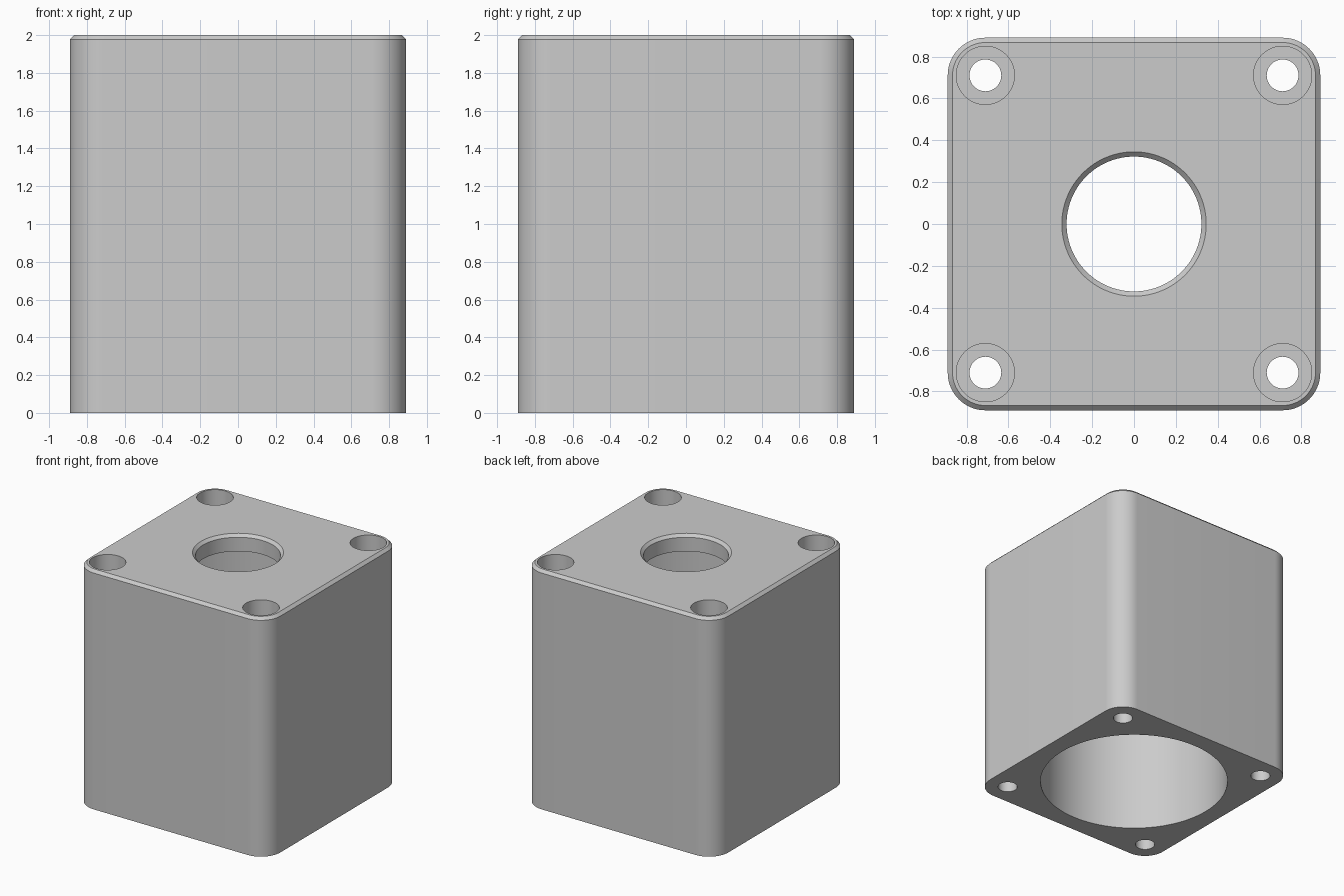
import bpy
import bmesh
import math

cube = bpy.data.objects.get("Cube")
if cube:
    bpy.data.objects.remove(cube, do_unlink=True)

HALF, HEIGHT = 0.89, 2.0
CORNER = 0.18          # corner radius
BOLT = HALF - CORNER   # bolt holes share the corner centres
CHAMFER = 0.023

grey = bpy.data.materials.new("light grey")
grey.use_nodes = True
colour = (0.6, 0.6, 0.6, 1)
grey.diffuse_color = colour
grey.node_tree.nodes["Principled BSDF"].inputs["Base Color"].default_value = colour


def rounded_square(half, radius, steps=16):
    """Outline of a square with round corners."""
    points = []
    for k in range(4):
        mid = math.pi / 4 + k * math.pi / 2
        cx = math.copysign(half - radius, math.cos(mid))
        cy = math.copysign(half - radius, math.sin(mid))
        for i in range(steps + 1):
            a = (k + i / steps) * math.pi / 2
            points.append((cx + radius * math.cos(a), cy + radius * math.sin(a)))
    return points


def circle(radius, x=0, y=0, sides=96):
    return [(x + radius * math.cos(2 * math.pi * i / sides),
             y + radius * math.sin(2 * math.pi * i / sides)) for i in range(sides)]


def loft(name, sections):
    """Closed solid through (height, outline) sections, bottom to top."""
    bm = bmesh.new()
    rings = [[bm.verts.new((x, y, z)) for x, y in outline] for z, outline in sections]
    n = len(rings[0])
    for low, high in zip(rings, rings[1:]):
        for i in range(n):
            j = (i + 1) % n
            bm.faces.new((low[i], low[j], high[j], high[i]))
    bm.faces.new(rings[0][::-1])
    bm.faces.new(rings[-1])
    mesh = bpy.data.meshes.new(name)
    bm.to_mesh(mesh)
    bm.free()
    obj = bpy.data.objects.new(name, mesh)
    bpy.context.collection.objects.link(obj)
    return obj


# Housing block with a chamfered top edge
housing = loft("housing", [
    (0, rounded_square(HALF, CORNER)),
    (HEIGHT - CHAMFER, rounded_square(HALF, CORNER)),
    (HEIGHT, rounded_square(HALF - CHAMFER, CORNER - CHAMFER))])
housing.data.materials.append(grey)

# Large bore from below, and the chamfered opening in the top plate
cutters = [
    loft("bore_cutter", [(-0.1, circle(0.74)), (1.86, circle(0.74))]),
    loft("opening_cutter", [
        (1.7, circle(0.322)), (HEIGHT - CHAMFER, circle(0.322)),
        (HEIGHT, circle(0.345)), (HEIGHT + 0.1, circle(0.345))])]

# Counterbored bolt holes in the corners
for sx in (-1, 1):
    for sy in (-1, 1):
        x, y = sx * BOLT, sy * BOLT
        narrow, wide = circle(0.076, x, y, 48), circle(0.139, x, y, 48)
        cutters.append(loft("bolt_cutter", [
            (-0.1, narrow), (1.8, narrow), (1.8, wide), (HEIGHT + 0.1, wide)]))

bpy.ops.object.select_all(action="DESELECT")
housing.select_set(True)
bpy.context.view_layer.objects.active = housing
for cutter in cutters:
    cutter.hide_render = True
    mod = housing.modifiers.new("cut", "BOOLEAN")
    mod.operation = "DIFFERENCE"
    mod.solver = "EXACT"
    mod.object = cutter
    bpy.ops.object.modifier_apply(modifier=mod.name)
    bpy.data.objects.remove(cutter, do_unlink=True)

bpy.ops.object.shade_smooth_by_angle(angle=math.radians(30))
